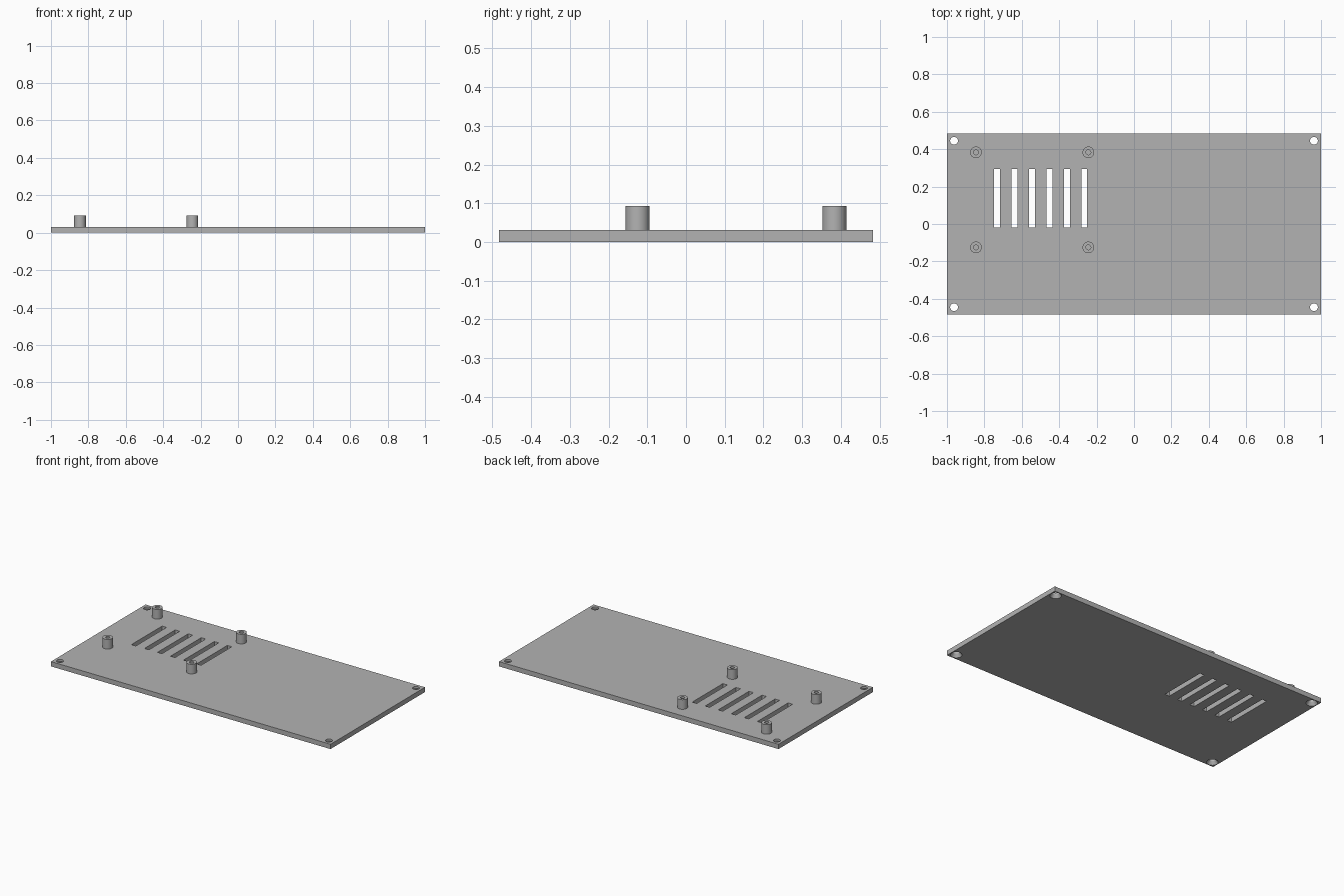
import bpy, math

if "Cube" in bpy.data.objects:
    bpy.data.objects.remove(bpy.data.objects["Cube"])

LENGTH, WIDTH, THICK = 2.0, 0.966, 0.031
POST_R, POST_TOP, PILOT_R = 0.031, 0.093, 0.013
SIDES = 48

grey = bpy.data.materials.new("grey plastic")
grey.diffuse_color = (0.45, 0.45, 0.45, 1)
grey.use_nodes = True
grey.node_tree.nodes["Principled BSDF"].inputs["Base Color"].default_value = grey.diffuse_color


def finish(name):
    obj = bpy.context.object
    obj.name = name
    return obj


def box(name, x0, x1, y0, y1, z0, z1):
    bpy.ops.mesh.primitive_cube_add(size=1, location=((x0 + x1) / 2, (y0 + y1) / 2, (z0 + z1) / 2))
    obj = finish(name)
    obj.scale = (x1 - x0, y1 - y0, z1 - z0)
    bpy.ops.object.transform_apply(location=False, rotation=False, scale=True)
    return obj


def cone(name, x, y, z0, z1, r0, r1):
    bpy.ops.mesh.primitive_cone_add(vertices=SIDES, radius1=r0, radius2=r1, depth=z1 - z0,
                                    location=(x, y, (z0 + z1) / 2))
    return finish(name)


def cut(target, cutters):
    # Subtract each cutter, then discard it
    bpy.ops.object.select_all(action='DESELECT')
    bpy.context.view_layer.objects.active = target
    target.select_set(True)
    for c in cutters:
        mod = target.modifiers.new("cut", 'BOOLEAN')
        mod.operation, mod.solver, mod.object = 'DIFFERENCE', 'EXACT', c
        bpy.ops.object.modifier_apply(modifier=mod.name)
        bpy.data.objects.remove(c)


def style(obj):
    obj.data.materials.clear()
    obj.data.materials.append(grey)
    bpy.ops.object.select_all(action='DESELECT')
    bpy.context.view_layer.objects.active = obj
    obj.select_set(True)
    bpy.ops.object.shade_smooth_by_angle(angle=math.radians(30))


# Base plate
plate = box("base_plate", -LENGTH / 2, LENGTH / 2, -WIDTH / 2, WIDTH / 2, 0, THICK)
cutters = []

# Ventilation slots
for i in range(6):
    x = -0.733 + i * 0.0934
    cutters.append(box("slot_cutter", x - 0.016, x + 0.016, -0.02, 0.294, -0.1, 0.1))

# Corner screw holes, countersunk from below
for sx in (-1, 1):
    for sy in (-1, 1):
        x, y = sx * 0.962, sy * 0.445
        cutters.append(cone("hole_cutter", x, y, -0.1, 0.1, 0.0207, 0.0207))
        cutters.append(cone("countersink_cutter", x, y, -0.005, 0.021, 0.037, 0.0205))
cut(plate, cutters)
style(plate)

# Hollow mounting posts with blind pilot holes
for x in (-0.845, -0.244):
    for y in (-0.125, 0.383):
        post = cone("mounting_post", x, y, THICK - 0.002, POST_TOP, POST_R, POST_R)
        cut(post, [cone("pilot_cutter", x, y, THICK, POST_TOP + 0.05, PILOT_R, PILOT_R)])
        style(post)
